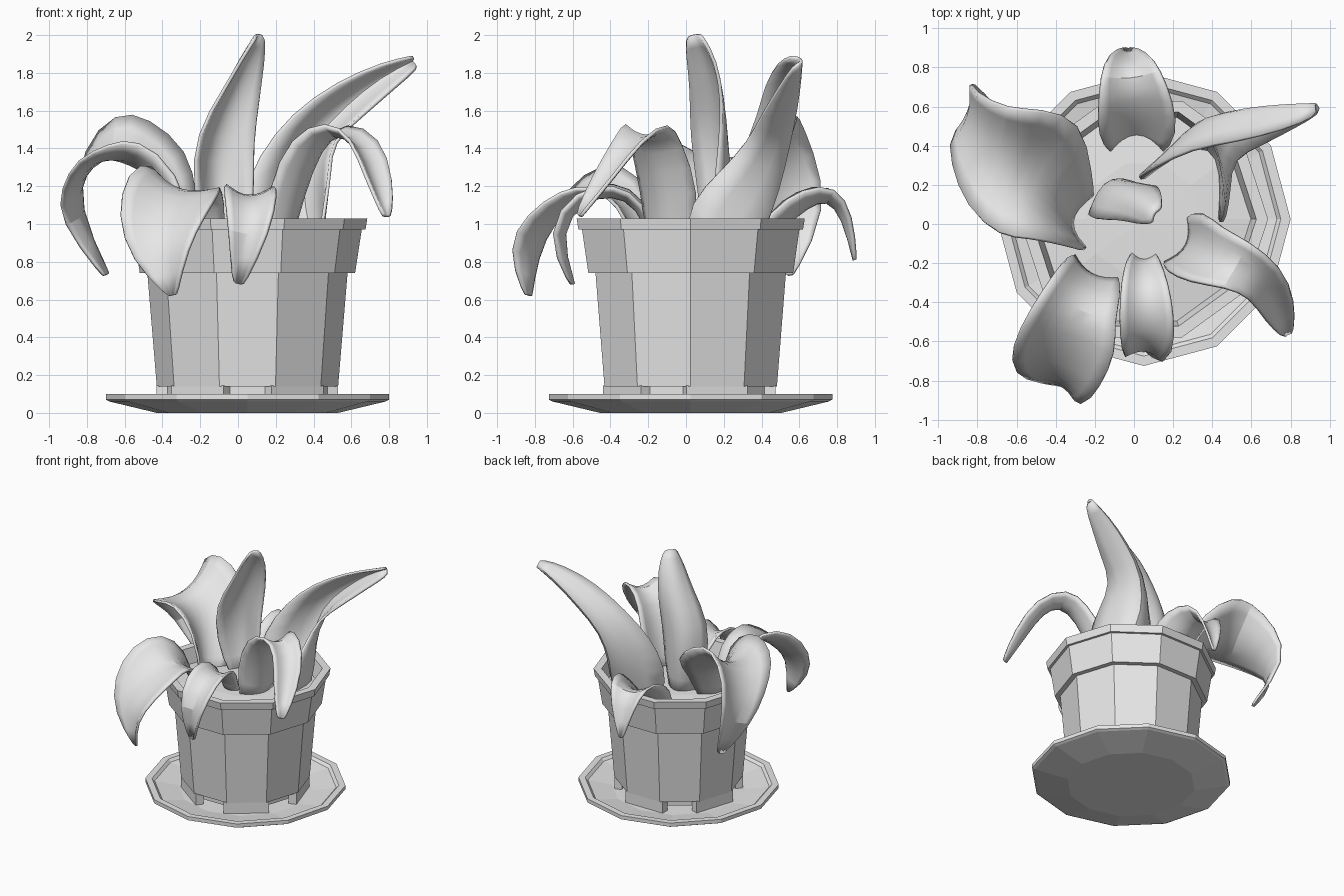
import bpy
import bmesh
import math
from mathutils import Vector, Matrix

default_cube = bpy.data.objects.get("Cube")
if default_cube:
    bpy.data.objects.remove(default_cube, do_unlink=True)

# Single matte grey for the whole plant
grey = bpy.data.materials.new("light_grey")
grey.use_nodes = True
grey.diffuse_color = (0.8, 0.8, 0.8, 1)
grey.node_tree.nodes["Principled BSDF"].inputs["Base Color"].default_value = grey.diffuse_color

CENTRE = Vector((0.05, 0.025, 0))


def finish(name, bm):
    """Turn a bmesh into a named object with the shared material."""
    bmesh.ops.recalc_face_normals(bm, faces=bm.faces)
    mesh = bpy.data.meshes.new(name)
    bm.to_mesh(mesh)
    bm.free()
    mesh.materials.append(grey)
    obj = bpy.data.objects.new(name, mesh)
    bpy.context.collection.objects.link(obj)
    return obj


def lathe(name, profile, sides):
    """Revolve (radius, height) pairs into a flat-sided body."""
    bm = bmesh.new()
    rings = []
    for radius, height in profile:
        ring = []
        for k in range(sides):
            a = math.tau * k / sides
            offset = Vector((radius * math.cos(a), radius * math.sin(a), height))
            ring.append(bm.verts.new(CENTRE + offset))
        rings.append(ring)
    for low, high in zip(rings, rings[1:]):
        for k in range(sides):
            n = (k + 1) % sides
            bm.faces.new((low[k], low[n], high[n], high[k]))
    bmesh.ops.remove_doubles(bm, verts=bm.verts, dist=0.0005)
    return finish(name, bm)


# Saucer
lathe("saucer", [(0, 0), (0.48, 0), (0.73, 0.06), (0.75, 0.07), (0.75, 0.1),
                 (0.70, 0.1), (0.68, 0.08), (0.5, 0.05), (0, 0.05)], sides=12)

# Pot: recessed base, tapered body, collar and lip, with a hollow top
lathe("pot", [(0, 0.09), (0.435, 0.09), (0.435, 0.14), (0.48, 0.14), (0.53, 0.74),
              (0.57, 0.74), (0.605, 0.97), (0.625, 0.97), (0.635, 1.03), (0.575, 1.03),
              (0.54, 0.88), (0, 0.88)], sides=10)

# Soil
lathe("soil", [(0.548, 0.91), (0.3, 0.94), (0, 0.95)], sides=10)

# Feet under every other side of the pot
for i in range(5):
    angle = math.radians(-54 + 72 * i)
    bm = bmesh.new()
    bmesh.ops.create_cube(bm, size=1)
    place = (Matrix.Translation(CENTRE) @ Matrix.Rotation(angle, 4, 'Z')
             @ Matrix.Translation((0.42, 0, 0.095)) @ Matrix.Diagonal((0.06, 0.34, 0.1, 1)))
    bmesh.ops.transform(bm, matrix=place, verts=bm.verts)
    finish("pot_foot_" + str(i + 1), bm)


def leaf(name, spine, side_start, side_end, cup_start, cup_end, columns=5):
    """Sweep a channelled blade along (x, y, z, half width) stations."""
    bm = bmesh.new()
    points = [Vector(station[:3]) for station in spine]
    last = len(points) - 1
    rows = []
    for i, point in enumerate(points):
        tangent = (points[min(i + 1, last)] - points[max(i - 1, 0)]).normalized()
        side = Vector(side_start).lerp(Vector(side_end), i / last)
        side = (side - tangent * side.dot(tangent)).normalized()
        under = tangent.cross(side)
        half = spine[i][3]
        depth = half * (cup_start + (cup_end - cup_start) * i / last)
        row = []
        for c in range(columns):
            u = 2 * c / (columns - 1) - 1
            row.append(bm.verts.new(point + side * half * u + under * depth * (1 - u * u)))
        rows.append(row)
    for a, b in zip(rows, rows[1:]):
        for c in range(columns - 1):
            bm.faces.new((a[c], a[c + 1], b[c + 1], b[c]))
    obj = finish(name, bm)
    curve = obj.modifiers.new("soft_bend", 'SUBSURF')
    curve.levels = curve.render_levels = 1
    shell = obj.modifiers.new("thickness", 'SOLIDIFY')
    shell.thickness = 0.018
    shell.offset = 0
    bpy.ops.object.select_all(action='DESELECT')
    obj.select_set(True)
    bpy.context.view_layer.objects.active = obj
    bpy.ops.object.shade_smooth_by_angle(angle=math.radians(50))


# Leaves
leaf("centre_leaf",
     [(-0.04, 0.11, 0.88, 0.1), (-0.08, 0.11, 1.2, 0.17), (-0.07, 0.1, 1.45, 0.17),
      (0.02, 0.11, 1.68, 0.13), (0.08, 0.08, 1.87, 0.1), (0.12, 0.04, 1.99, 0.05)],
     (1, 0.1, 0), (0.45, 0.85, 0), cup_start=0.9, cup_end=0.5)

leaf("back_left_leaf",
     [(0.23, 0.1, 0.88, 0.23), (0.24, 0.13, 1.12, 0.25), (0.3, 0.24, 1.32, 0.2),
      (0.39, 0.36, 1.51, 0.13), (0.59, 0.41, 1.66, 0.11), (0.8, 0.49, 1.79, 0.07),
      (0.95, 0.56, 1.86, 0.03)],
     (0.85, -0.5, 0), (-0.2, 0, -1.2), cup_start=1.4, cup_end=2)

leaf("left_leaf",
     [(0.2, -0.08, 0.88, 0.13), (0.25, -0.08, 1.18, 0.18), (0.36, -0.16, 1.45, 0.16),
      (0.52, -0.2, 1.55, 0.13), (0.68, -0.3, 1.46, 0.11), (0.75, -0.45, 1.24, 0.09),
      (0.79, -0.57, 1.05, 0.03)],
     (-0.45, -0.9, 0), (-0.8, -0.5, 0), cup_start=0.5, cup_end=0.5)

leaf("front_leaf",
     [(0.05, -0.13, 0.88, 0.06), (0.05, -0.22, 1.13, 0.1), (0.06, -0.38, 1.22, 0.13),
      (0.07, -0.58, 1.18, 0.14), (0.06, -0.73, 0.97, 0.11), (0, -0.61, 0.68, 0.03)],
     (-1, 0, 0.1), (-1, 0.2, 0), cup_start=0.5, cup_end=0.5)

leaf("front_right_leaf",
     [(-0.19, -0.2, 0.88, 0.13), (-0.21, -0.27, 1.14, 0.17), (-0.28, -0.42, 1.27, 0.21),
      (-0.34, -0.6, 1.23, 0.26), (-0.41, -0.78, 1.05, 0.24), (-0.42, -0.87, 0.84, 0.17),
      (-0.35, -0.84, 0.62, 0.03)],
     (-0.85, 0.3, 0.4), (-0.85, 0.5, 0.2), cup_start=0.4, cup_end=0.35)

leaf("right_leaf",
     [(-0.21, -0.02, 0.88, 0.13), (-0.27, 0.08, 1.22, 0.21), (-0.4, 0.23, 1.42, 0.33),
      (-0.58, 0.26, 1.49, 0.35), (-0.75, 0.33, 1.47, 0.3), (-0.88, 0.49, 1.29, 0.22),
      (-0.9, 0.63, 1.05, 0.14), (-0.7, 0.55, 0.73, 0.03)],
     (0.05, 1, 0), (0.25, 0.8, 0.5), cup_start=0.75, cup_end=0.1)

leaf("back_leaf",
     [(0.01, 0.34, 0.88, 0.13), (0.02, 0.45, 1.07, 0.2), (0.01, 0.6, 1.18, 0.19),
      (-0.02, 0.78, 1.21, 0.15), (-0.03, 0.88, 1.05, 0.1), (-0.03, 0.9, 0.81, 0.02)],
     (1, 0, 0), (1, 0, 0), cup_start=0.6, cup_end=0.5)
